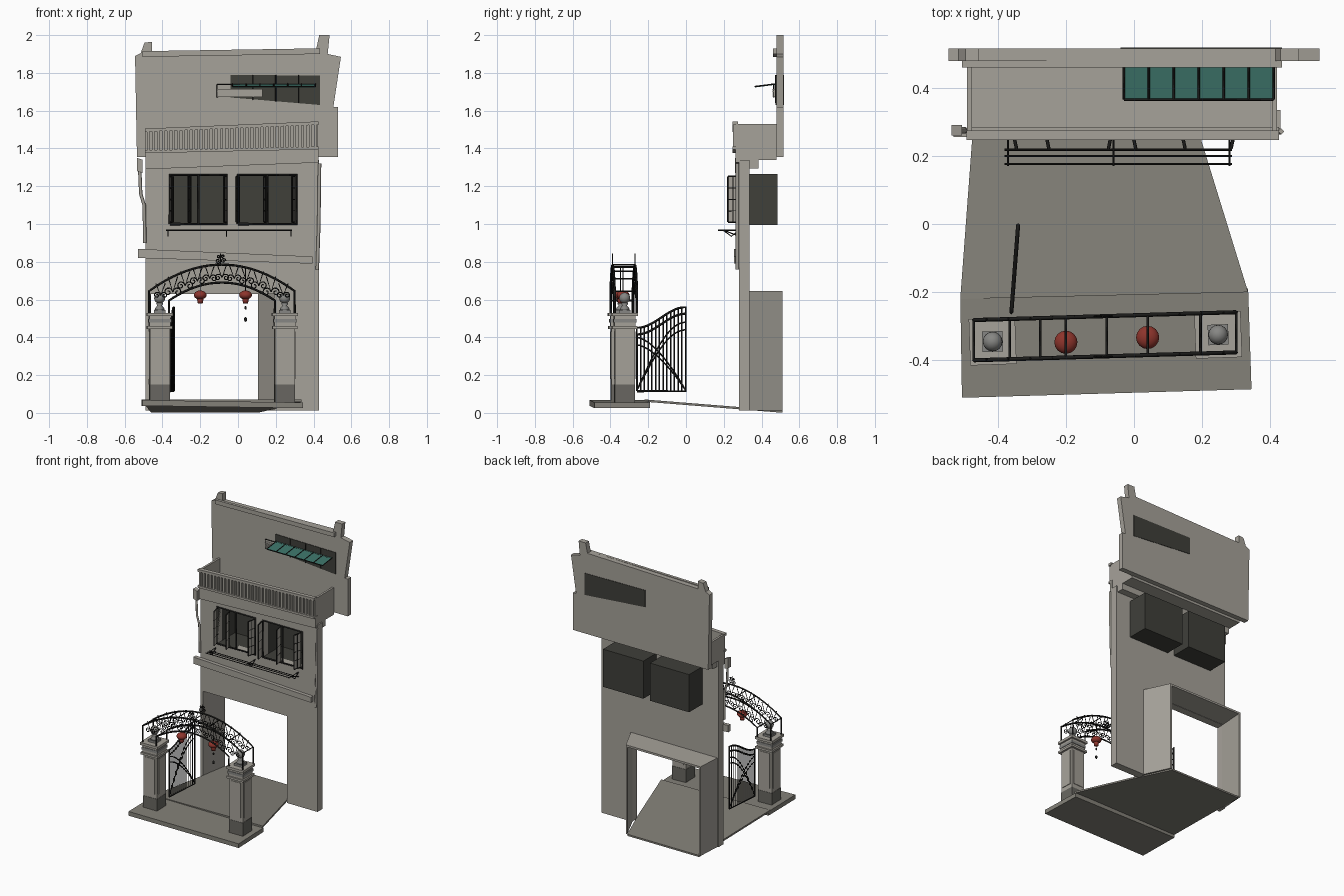
import bpy, bmesh, math
from mathutils import Vector, Matrix

cube = bpy.data.objects.get("Cube")
if cube:
    bpy.data.objects.remove(cube, do_unlink=True)


def material(name, r, g, b):
    m = bpy.data.materials.new(name)
    m.use_nodes = True
    m.diffuse_color = (r, g, b, 1)
    m.node_tree.nodes["Principled BSDF"].inputs["Base Color"].default_value = (r, g, b, 1)
    return m


WALL = material("warm grey plaster", .38, .36, .32)
FLOOR = material("paving grey", .23, .22, .19)
BASE = material("dark stone", .14, .135, .12)
DARK = material("dark interior", .05, .05, .042)
IRON = material("black iron", .012, .012, .011)
TEAL = material("teal awning", .045, .17, .14)
RED = material("lantern red", .27, .035, .025)
BALL = material("grey stone ball", .24, .24, .23)


def finish(name, bm, mat, smooth=False):
    bmesh.ops.recalc_face_normals(bm, faces=bm.faces)
    me = bpy.data.meshes.new(name)
    bm.to_mesh(me)
    bm.free()
    me.materials.append(mat)
    for p in me.polygons:
        p.use_smooth = smooth
    ob = bpy.data.objects.new(name, me)
    bpy.context.collection.objects.link(ob)
    return ob


def prism(name, pts, a, b, mat, axis="y"):
    """Extrude a 2D outline from a to b along y or z."""
    bm = bmesh.new()
    place = (lambda p: (p[0], a, p[1])) if axis == "y" else (lambda p: (p[0], p[1], a))
    f = bm.faces.new([bm.verts.new(place(p)) for p in pts])
    ext = bmesh.ops.extrude_face_region(bm, geom=[f])["geom"]
    off = Vector((0, b - a, 0)) if axis == "y" else Vector((0, 0, b - a))
    bmesh.ops.translate(bm, vec=off, verts=[g for g in ext if isinstance(g, bmesh.types.BMVert)])
    return finish(name, bm, mat)


def box(name, x, y, z, mat):
    return prism(name, [(x[0], z[0]), (x[1], z[0]), (x[1], z[1]), (x[0], z[1])], y[0], y[1], mat)


def band(name, x, zl, zr, y, mat):
    """Bar whose bottom and top heights differ at its two ends."""
    return prism(name, [(x[0], zl[0]), (x[1], zr[0]), (x[1], zr[1]), (x[0], zl[1])], y[0], y[1], mat)


def tubes(name, paths, r, mat):
    cu = bpy.data.curves.new(name, "CURVE")
    cu.dimensions, cu.bevel_depth, cu.bevel_resolution = "3D", r, 0
    cu.use_fill_caps = True
    for path in paths:
        s = cu.splines.new("POLY")
        s.points.add(len(path) - 1)
        for p, co in zip(s.points, path):
            p.co = (*co, 1)
    tmp = bpy.data.objects.new(name + "_path", cu)
    bpy.context.collection.objects.link(tmp)
    bpy.context.view_layer.update()
    me = bpy.data.meshes.new_from_object(tmp.evaluated_get(bpy.context.evaluated_depsgraph_get()))
    bpy.data.objects.remove(tmp)
    me.materials.clear()
    me.materials.append(mat)
    ob = bpy.data.objects.new(name, me)
    bpy.context.collection.objects.link(ob)


def lathe(name, profile, at, mat):
    bm = bmesh.new()
    vs = [bm.verts.new((r, 0, z)) for r, z in profile]
    es = [bm.edges.new(e) for e in zip(vs, vs[1:])]
    bmesh.ops.spin(bm, geom=vs + es, axis=(0, 0, 1), cent=(0, 0, 0), steps=16, angle=math.tau)
    bmesh.ops.remove_doubles(bm, verts=bm.verts, dist=.0002)
    bmesh.ops.translate(bm, vec=at, verts=bm.verts)
    return finish(name, bm, mat, True)


def ball(r, flat=1, z=0):
    return [(r * math.sin(math.pi * i / 10), z - r * flat * math.cos(math.pi * i / 10)) for i in range(11)]


# Paving: front step and sloping floor
step = prism("front_step", [(-.505, -.51), (.345, -.485), (.335, -.19), (-.51, -.2)], .03, .06, FLOOR, "z")
for v in step.data.vertices:
    v.co.z -= .015 * v.co.x
floor = prism("sloping_floor", [(-.51, -.22), (.335, -.2), (.19, .27), (.105, .51), (-.46, .51), (-.475, .25)],
              0, .012, FLOOR, "z")
for v in floor.data.vertices:
    v.co.z += .06 - .08 * (v.co.y + .23)

# Main wall with door and window openings
xs = [-.49, -.47, -.36, -.06, 0, .19, .31, .43]
zs = [.012, .63, 1.0, 1.26, 1.34]
bm = bmesh.new()
grid = [[bm.verts.new((x, .28, z)) for z in zs] for x in xs]
for i in range(len(xs) - 1):
    for j in range(len(zs) - 1):
        door = j == 0 and 1 <= i <= 4
        window = j == 2 and i in (2, 4, 5)
        if not (door or window):
            bm.faces.new((grid[i][j], grid[i + 1][j], grid[i + 1][j + 1], grid[i][j + 1]))
ext = bmesh.ops.extrude_face_region(bm, geom=bm.faces[:])["geom"]
bmesh.ops.translate(bm, vec=(0, .055, 0), verts=[g for g in ext if isinstance(g, bmesh.types.BMVert)])
finish("main_wall", bm, WALL)

# Tapered door passage
prism("passage_right_wall", [(-.482, .33), (-.47, .33), (-.46, .51), (-.472, .51)], .012, .645, WALL, "z")
prism("passage_left_wall", [(.19, .33), (.202, .33), (.117, .51), (.105, .51)], .012, .645, WALL, "z")
prism("passage_ceiling", [(-.482, .33), (.202, .33), (.117, .51), (-.472, .51)], .632, .646, WALL, "z")

# Window recesses with open casements
for n, (a, b, hinges) in enumerate([(-.36, -.06, (-.345, -.25, -.075)), (0, .31, (.005, .15, .285))]):
    for side, x in (("right", (a - .004, a)), ("left", (b, b + .004))):
        box(f"window_{n}_{side}", x, (.285, .485), (.996, 1.264), DARK)
    box(f"window_{n}_back", (a, b), (.48, .485), (1, 1.26), DARK)
    box(f"window_{n}_sill", (a, b), (.285, .485), (.996, 1), DARK)
    box(f"window_{n}_head", (a, b), (.285, .485), (1.26, 1.264), DARK)
    tubes(f"window_{n}_frame", [[(a, .28, 1), (b, .28, 1), (b, .28, 1.26), (a, .28, 1.26), (a, .28, 1)],
                                [((a + b) / 2, .28, 1), ((a + b) / 2, .28, 1.26)]], .007, IRON)
    for k, x in enumerate(hinges):
        lean = -.012 if k == 2 else .012
        prism(f"casement_{n}_{k}_pane", [(x, .225), (x + .003, .225), (x - lean + .003, .278), (x - lean, .278)],
              1.012, 1.25, WALL, "z")
        bars = [[(x, .222, z), (x - lean, .278, z)] for z in (1.01, 1.07, 1.13, 1.19, 1.252)]
        bars += [[(x - lean * t, .222 + .056 * t, 1.01), (x - lean * t, .222 + .056 * t, 1.252)] for t in (0, .5, 1)]
        tubes(f"casement_{n}_{k}_bars", bars, .005, IRON)

# Drying rack below the windows
rack = [[(-.38, y, .967), (.287, y, .967)] for y in (.176, .2, .218)]
for x in (-.37, -.06, .28):
    rack += [[(x, .17, .967), (x, .28, .967)], [(x, .28, .935), (x, .2, .967)],
             [(x, .28, .967), (x, .24, .935), (x, .2, .965)]]
tubes("drying_rack", rack, .003, IRON)

# Sloping ledge and drain pipes
band("ledge", (-.53, .395), (.82, .868), (.79, .828), (.255, .282), WALL)
band("right_pipe_hopper", (-.535, -.505), (1.28, 1.35), (1.27, 1.34), (.26, .29), WALL)
tubes("drain_pipes", [[(-.52, .275, 1.28), (-.515, .275, 1.16), (-.497, .275, 1.1), (-.493, .275, .9)],
                      [(.432, .272, 1.32), (.428, .272, 1.0), (.42, .272, .76)]], .009, WALL)

# Balcony
band("balcony_frieze", (-.49, .425), (1.29, 1.385), (1.325, 1.405), (.262, .285), WALL)
box("balcony_underside", (-.48, .42), (.28, .385), (1.295, 1.34), WALL)
box("balcony_floor", (-.49, .42), (.27, .48), (1.338, 1.36), WALL)
box("balcony_right_side", (-.49, -.475), (.265, .48), (1.355, 1.5), WALL)
box("balcony_left_side", (.405, .42), (.265, .48), (1.355, 1.53), WALL)
band("balcony_panel", (-.49, .42), (1.38, 1.49), (1.4, 1.53), (.264, .275), WALL)
band("balcony_top_rail", (-.492, .425), (1.488, 1.505), (1.525, 1.543), (.247, .275), WALL)
band("balcony_bottom_rail", (-.492, .425), (1.375, 1.39), (1.395, 1.41), (.247, .27), WALL)
for i in range(34):
    x, t = -.483 + .0268 * i, i / 33
    box(f"baluster_{i}", (x, x + .014), (.25, .266), (1.385 + .02 * t, 1.492 + .037 * t), WALL)

# Upper wall with stepped outline
prism("upper_wall", [(-.535, 1.355), (.53, 1.355), (.53, 1.62), (.505, 1.62), (.545, 1.885), (.475, 1.9),
                     (.485, 2), (.43, 2), (.415, 1.93), (-.455, 1.91), (-.455, 1.965), (-.495, 1.96),
                     (-.515, 1.905), (-.545, 1.89)], .478, .515, WALL)
band("upper_cornice", (-.505, .435), (1.885, 1.915), (1.9, 1.93), (.46, .48), WALL)
band("upper_window", (-.04, .435), (1.67, 1.79), (1.63, 1.785), (.474, .518), DARK)
tubes("upper_window_bars", [[(x, .473, 1.66 - .06 * x), (x, .473, 1.788)] for x in (.08, .2, .32)], .003, IRON)

# Awning and slatted panel
awning = box("awning", (-.03, .41), (.365, .475), (1.73, 1.734), TEAL)
for v in awning.data.vertices:
    v.co.z += .13 * (v.co.y - .42)
ribs = [[(-.03 + .0733 * i, .365, 1.728), (-.03 + .0733 * i, .475, 1.742)] for i in range(7)]
tubes("awning_ribs", ribs + [[(-.03, .365, 1.728), (.41, .365, 1.728)],
                             [(-.11, .465, 1.67), (-.11, .465, 1.738), (.41, .465, 1.738)]], .0035, IRON)
box("slatted_panel", (-.11, .13), (.464, .478), (1.672, 1.715), WALL)
for i in range(4):
    box(f"slat_{i}", (-.11, .13), (.459, .466), (1.674 + .011 * i, 1.681 + .011 * i), WALL)

# Gate posts with ball finials
for side, px, py in (("right", -.415, -.345), ("left", .247, -.325)):
    turn = Matrix.Translation((px, py, 0)) @ Matrix.Rotation(math.radians(2), 4, "Z")
    parts = [("base", .054, .05, .15, BASE), ("shaft", .052, .15, .45, WALL), ("collar", .066, .445, .46, WALL),
             ("head", .056, .46, .512, WALL), ("head_band", .06, .478, .496, BALL), ("cap", .068, .512, .53, WALL),
             ("plinth", .03, .53, .545, BALL)]
    for part, h, z0, z1, mat in parts:
        box(f"{side}_post_{part}", (-h, h), (-h, h), (z0, z1), mat).matrix_world = turn
    for k in range(4):
        spin = turn @ Matrix.Rotation(math.pi / 2 * k, 4, "Z")
        box(f"{side}_post_panel_{k}", (-.037, .037), (-.056, -.05), (.18, .43), WALL).matrix_world = spin
    neck = [(0, .54), (.026, .545), (.024, .555), (.012, .568), (.02, .58), (0, .584)]
    lathe(f"{side}_finial_neck", neck, (px, py, 0), BALL)
    lathe(f"{side}_finial_ball", ball(.029, 1, .608), (px, py, 0), BALL)


# Iron arch: two curved trusses tied together
def outer(x):
    return .785 - .14 * ((x + .085) / .385) ** 2


def inner(x):
    return .69 - .095 * ((x + .085) / .28) ** 2


def depth(x, y0):
    return y0 + .03 * (x + .47)


def spiral(x, y, z, r, way, start):
    pts = []
    for i in range(15):
        a, q = start + way * i * .6, r * (1 - i / 17)
        pts.append((x + q * math.cos(a), y, z + q * math.sin(a)))
    return pts


frame, scrolls = [], []
for y0 in (-.4, -.282):
    for f, x0, x1 in ((outer, -.47, .3), (inner, -.365, .195)):
        line = [x0 + (x1 - x0) * i / 24 for i in range(25)]
        arc = [(x, depth(x, y0), f(x)) for x in line]
        frame.append([(x0, depth(x0, y0), .53)] + arc + [(x1, depth(x1, y0), .53)])
    for i in range(11):
        x = -.41 + .065 * i
        y, low, high = depth(x, y0), inner(max(-.36, min(.19, x))), outer(x)
        mid, r = (low + high) / 2, (high - low) * .22
        scrolls += [spiral(x - r, y, mid - r, r, 1, 0), spiral(x + r, y, mid - r, r, -1, math.pi),
                    [(x - .025, y, high), (x, y, mid - r), (x + .025, y, high)]]
    yc = depth(-.09, y0)
    for s in (-1, 1):
        scrolls += [spiral(-.092 + s * .014, yc, .805, .014, s, 0), spiral(-.092 + s * .01, yc, .828, .01, s, 0)]
    scrolls.append([(-.092, yc, .78), (-.092, yc, .845)])
ties = [[(x, depth(x, -.4), f(x)), (x, depth(x, -.282), f(x))] for f, x in
        ((outer, -.47), (inner, -.365), (outer, -.275), (outer, -.2), (outer, -.08), (outer, .04), (outer, .195), (outer, .3))]
tubes("arch_frame", frame, .006, IRON)
tubes("arch_ties", ties, .004, IRON)
tubes("arch_scrolls", scrolls, .003, IRON)

# Hanging lanterns
for side, x, y in (("right", -.2, -.347), ("left", .04, -.333)):
    lathe(f"{side}_lantern", ball(.034, .7, .624), (x, y, 0), RED)
    lathe(f"{side}_lantern_cup", [(0, .58), (.013, .58), (.018, .606), (0, .608)], (x, y, 0), RED)
    tubes(f"{side}_lantern_cord", [[(x, y, .645), (x, y, outer(x))]], .002, IRON)
for z, r in ((.556, .006), (.495, .008)):
    lathe("tassel_bead", ball(r, 1.6, z), (.04, -.333, 0), IRON)


# Open gate leaf
def leaf(t, z):
    return (-.36 + .02 * t, -.26 + .258 * t, z)


def top(t):
    return .45 + .055 * (1 - math.cos(math.pi * t))


ts = [i / 13 for i in range(14)]
tubes("gate_bars", [[leaf(t, .115), leaf(t, top(t))] for t in ts], .0035, IRON)
tubes("gate_frame", [[leaf(0, .115)] + [leaf(t, top(t)) for t in ts] + [leaf(1, .115), leaf(0, .115)],
                     [leaf(t, top(t) - .035) for t in ts]], .006, IRON)
tubes("gate_curves", [[leaf(t, .4 - d - (.28 - d) * t ** 1.6) for t in ts] for d in (0, .04)] +
      [[leaf(t, .12 + (.36 - d) * math.sin(t * math.pi / 2)) for t in ts] for d in (0, .04)], .004, IRON)
